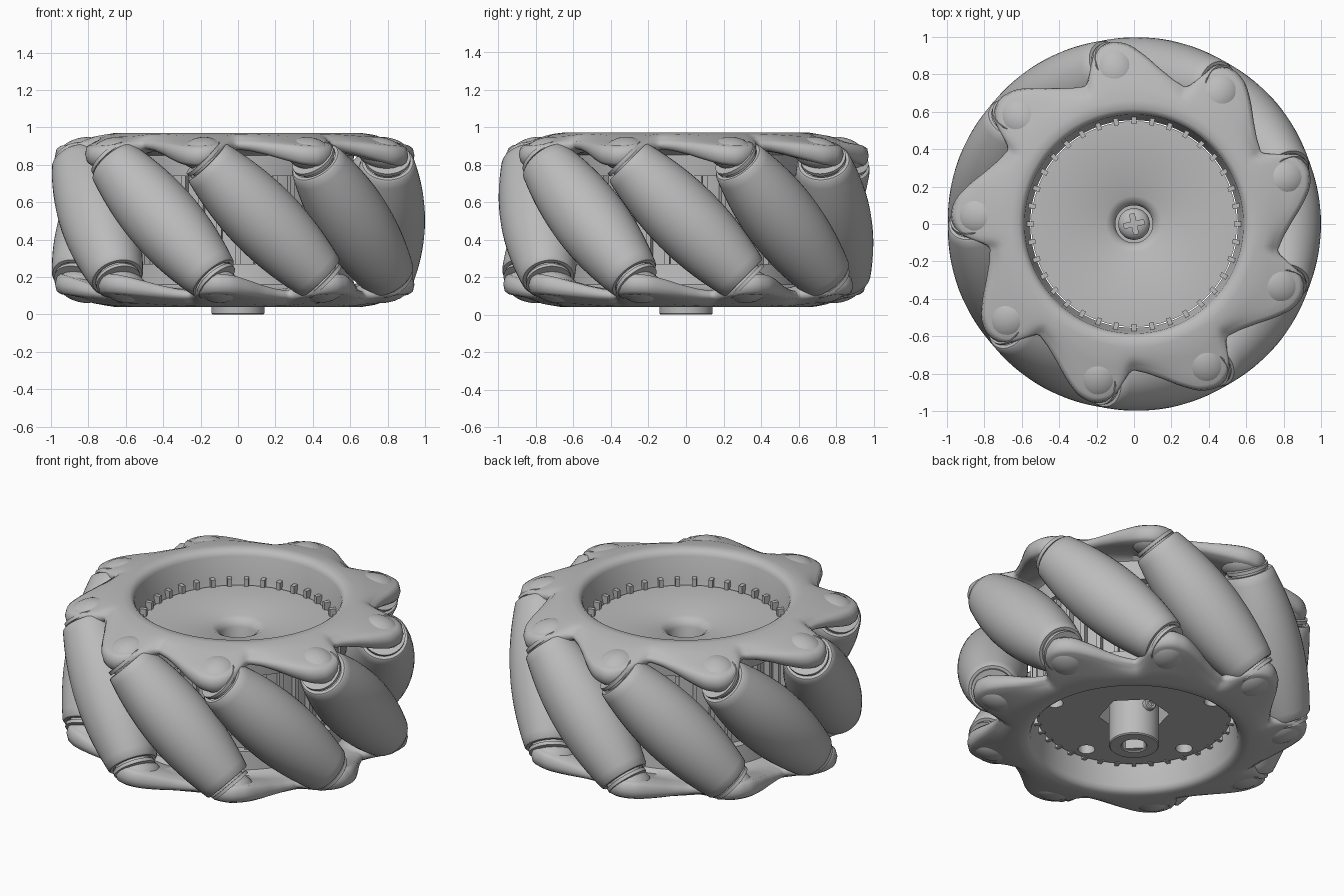
import bpy, bmesh, math
from math import pi, sin, cos, radians, sqrt
from mathutils import Matrix, Vector

old = bpy.data.objects.get("Cube")
if old:
    bpy.data.objects.remove(old, do_unlink=True)

grey = bpy.data.materials.new("plain grey")
grey.use_nodes = True
grey.diffuse_color = (0.5, 0.5, 0.5, 1)
grey.node_tree.nodes["Principled BSDF"].inputs["Base Color"].default_value = (0.5, 0.5, 0.5, 1)

MID = 0.505      # mid height of the wheel
COUNT = 9        # rollers
STEP = 360 / COUNT
AXIS_R = 0.8     # distance of roller centres from the wheel axis


def finish(name, bm, matrix=Matrix(), angle=35):
    bmesh.ops.remove_doubles(bm, verts=bm.verts, dist=1e-5)
    bmesh.ops.recalc_face_normals(bm, faces=bm.faces)
    mesh = bpy.data.meshes.new(name)
    bm.to_mesh(mesh)
    bm.free()
    mesh.materials.append(grey)
    ob = bpy.data.objects.new(name, mesh)
    bpy.context.collection.objects.link(ob)
    ob.matrix_world = matrix
    smooth(ob, angle)
    return ob


def activate(ob):
    bpy.ops.object.select_all(action='DESELECT')
    ob.select_set(True)
    bpy.context.view_layer.objects.active = ob


def smooth(ob, angle=35):
    activate(ob)
    bpy.ops.object.shade_smooth_by_angle(angle=radians(angle))


def skin(bm, rings, closed_section):
    """Join a closed loop of sections with quads."""
    rows = [[bm.verts.new(p) for p in ring] for ring in rings]
    n = len(rows[0])
    for a, b in zip(rows, rows[1:] + rows[:1]):
        for i in range(n if closed_section else n - 1):
            j = (i + 1) % n
            bm.faces.new((a[i], a[j], b[j], b[i]))


def lathe(name, profile, sides=48, matrix=Matrix()):
    bm = bmesh.new()
    rings = []
    for k in range(sides):
        a = 2 * pi * k / sides
        rings.append([(r * cos(a), r * sin(a), z) for r, z in profile])
    skin(bm, rings, False)
    bmesh.ops.remove_doubles(bm, verts=bm.verts, dist=1e-5)
    bmesh.ops.dissolve_degenerate(bm, edges=bm.edges, dist=1e-6)
    return finish(name, bm, matrix)


def prism(name, radius, z0, z1, sides, matrix=Matrix()):
    return lathe(name, [(0, z0), (radius, z0), (radius, z1), (0, z1)], sides, matrix)


def box(name, size, matrix):
    bm = bmesh.new()
    bmesh.ops.create_cube(bm, size=1, matrix=Matrix.Diagonal((*size, 1)))
    return finish(name, bm, matrix)


def cut(ob, cutters):
    for c in cutters:
        mod = ob.modifiers.new("cut", 'BOOLEAN')
        mod.operation = 'DIFFERENCE'
        mod.solver = 'EXACT'
        mod.object = c
        activate(ob)
        bpy.ops.object.modifier_apply(modifier=mod.name)
        bpy.data.objects.remove(c, do_unlink=True)
    smooth(ob)


def turn(deg):
    return Matrix.Rotation(radians(deg), 4, 'Z')


def lift(x, y, z):
    return Matrix.Translation((x, y, z))


# Rollers: barrels whose bulge follows the wheel's outer circle
END = 0.43
barrel = []
for i in range(21):
    t = END * (i / 10 - 1)
    barrel.append((1 - sqrt(AXIS_R ** 2 + t * t / 2), t))
cap = [(0.136, END + 0.008), (0.118, END + 0.008), (0.115, END - 0.01), (0.1, END - 0.01),
       (0.1, END + 0.02), (0.122, END + 0.02), (0.122, END + 0.04), (0.07, END + 0.04),
       (0.07, END + 0.1), (0, END + 0.1)]
profile = [(r, -t) for r, t in reversed(cap)] + barrel + cap
tilt = Matrix.Rotation(radians(45), 4, 'X')
for k in range(COUNT):
    lathe(f"roller_{k + 1}", profile, 40, turn(STEP * k) @ lift(AXIS_R, 0, MID) @ tilt)

# Rims: a ring with one saw-tooth lug per roller end
LUG = -24
KEYS = [(-28, .775), (-21, .80), (-15, .845), (-10, .90), (-4, .965),
        (1.5, .985), (6.5, .95), (10, .87), (12, .775)]


def lug_radius(phase):
    phase = (phase + 28) % STEP - 28
    for (p0, r0), (p1, r1) in zip(KEYS, KEYS[1:]):
        if p0 <= phase <= p1:
            return r0 + (r1 - r0) * (phase - p0) / (p1 - p0)
    return KEYS[0][1]


def rim_section(deg):
    edge = sum(lug_radius(deg - LUG + d) for d in (-1.5, 0, 1.5)) / 3
    lobe = (edge - 0.775) / 0.21
    top = 0.935 - 0.035 * lobe
    low = 0.885 - 0.095 * lobe
    mid = (top + low) / 2
    span = edge - 0.66
    pts = [(.555, .74), (.57, .79), (.585, .935), (.595, .955), (.615, .97), (.66, .97),
           (.66 + span * .35, .965 - .015 * lobe), (.66 + span * .7, top + .012),
           (edge - .03, top), (edge - .008, top * .7 + mid * .3), (edge, mid),
           (edge - .01, low * .7 + mid * .3), (edge - .03, low),
           (.66 + span * .4, low + .03 * lobe), (.65, .87), (.62, .85), (.61, .74)]
    a = radians(deg)
    return [(r * cos(a), r * sin(a), z - MID) for r, z in pts]


# The lower side is the upper side turned over about the x axis
for side, flip in (("upper", Matrix()), ("lower", Matrix.Rotation(pi, 4, 'X'))):
    place = lift(0, 0, MID) @ flip
    bm = bmesh.new()
    skin(bm, [rim_section(d) for d in range(360)], True)
    finish(side + "_rim", bm, place, 50)
    for k in range(COUNT):
        bm = bmesh.new()
        bmesh.ops.create_uvsphere(bm, u_segments=24, v_segments=14, radius=1,
                                  matrix=Matrix.Diagonal((.135, .12, .085, 1)))
        finish(f"{side}_lug_knob_{k + 1}", bm,
               place @ turn(LUG + 1 + STEP * k) @ lift(.835, 0, .355)
               @ Matrix.Rotation(radians(14), 4, 'Y'))

# Drum: floor discs, countersunk bore on top, hex pocket and bolt holes below
drum = lathe("drum", [(0, .45), (.1, .45), (.1, .72), (.115, .75), (.15, .77), (.55, .77),
                      (.55, .2), (0, .2)], 72)
cutters = [prism("hex_cutter", .2, .1, .4, 6, turn(15))]
for k in range(5):
    cutters.append(prism("hole_cutter", .048, .1, .34, 20, turn(49 + 72 * k) @ lift(.47, 0, 0)))
cut(drum, cutters)

# Upright ribs around the drum
for k in range(36):
    box(f"drum_rib_{k + 1}", (.05, .025, .62), turn(10 * k) @ lift(.56, 0, MID))

# Axle boss with a D-shaped bore and a set screw
lathe("axle_boss", [(0, .25), (.068, .25), (.068, .006), (.074, 0), (.136, 0), (.142, .006),
                    (.142, .41), (0, .41)])
box("bore_flat", (.03, .11, .23), turn(225) @ lift(.058, 0, .125))
out = turn(85) @ lift(0, 0, .2) @ Matrix.Rotation(pi / 2, 4, 'Y')
screw = lathe("set_screw", [(0, .12), (.036, .12), (.036, .165), (.03, .17), (0, .17)], 24, out)
cut(screw, [prism("socket_cutter", .019, .15, .2, 6, out)])

# Retaining screw with a cross recess, seated in the bore
head = lathe("retaining_screw", [(0, .44), (.085, .44), (.085, .5), (.07, .525), (.04, .54),
                                 (0, .543)], 32)
cut(head, [box("slot_cutter", (.11, .026, .06), turn(a) @ lift(0, 0, .535)) for a in (12, 102)])
